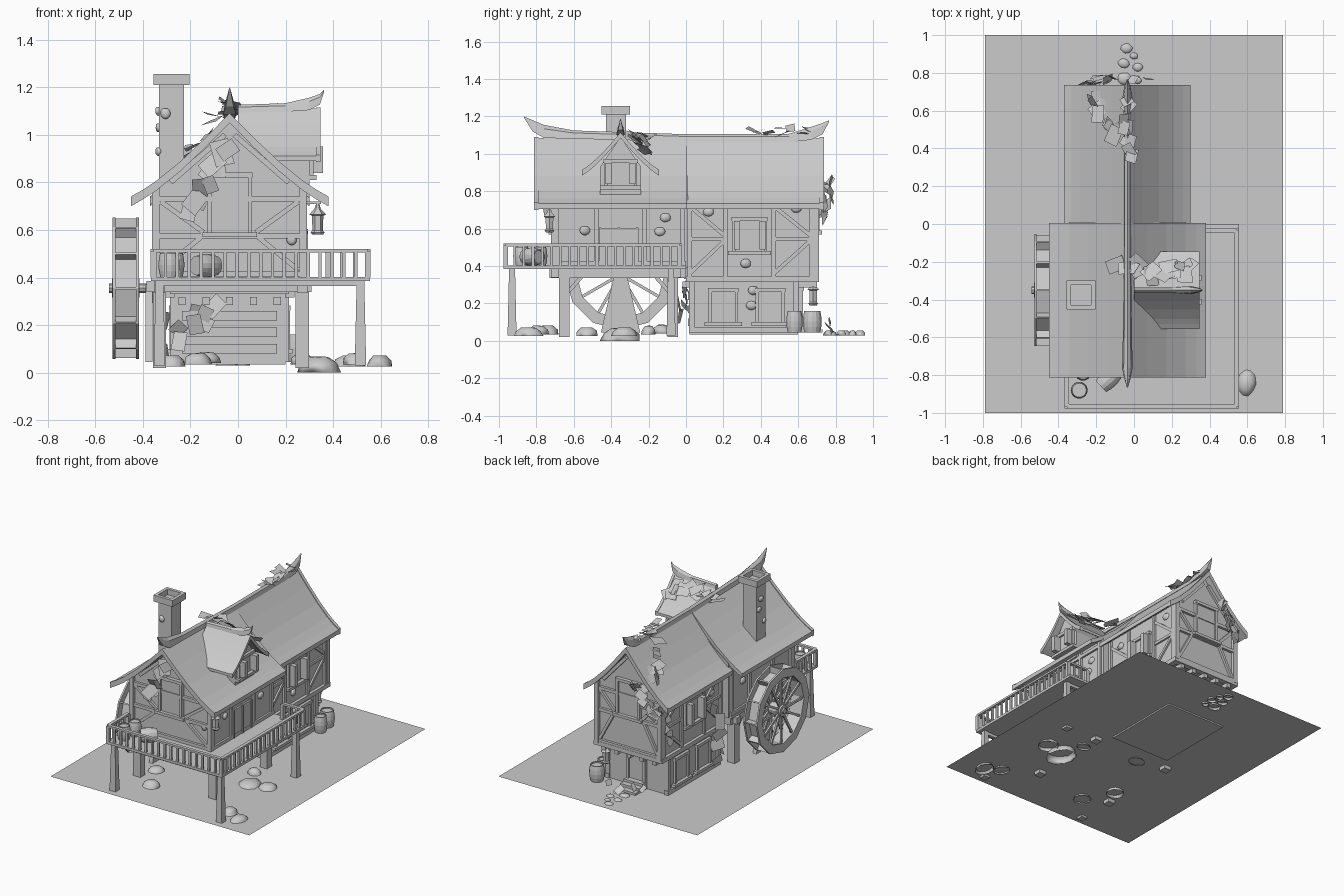
import bpy, bmesh, math, random
from mathutils import Vector as V, Matrix as M

if "Cube" in bpy.data.objects:
    bpy.data.objects.remove(bpy.data.objects["Cube"])
random.seed(4)
C = -0.035   # x of the house centre line
G = 0.045    # ground level

def finish(name, bm, smooth=False):
    bmesh.ops.recalc_face_normals(bm, faces=bm.faces)
    me = bpy.data.meshes.new(name)
    bm.to_mesh(me)
    bm.free()
    ob = bpy.data.objects.new(name, me)
    bpy.context.collection.objects.link(ob)
    if smooth:
        for p in me.polygons:
            p.use_smooth = True
    return ob

def box(name, x0, x1, y0, y1, z0, z1):
    bm = bmesh.new()
    bmesh.ops.create_cube(bm, size=1, matrix=M.Translation(((x0+x1)/2, (y0+y1)/2, (z0+z1)/2)) @ M.Diagonal((x1-x0, y1-y0, z1-z0, 1)))
    return finish(name, bm)

def beam(name, p, q, w=.02, h=.02):
    p, q = V(p), V(q)
    d = q - p
    bm = bmesh.new()
    bmesh.ops.create_cube(bm, size=1, matrix=M.Translation((p+q)/2) @ d.to_track_quat('Y', 'Z').to_matrix().to_4x4() @ M.Diagonal((w, d.length, h, 1)))
    return finish(name, bm)

def rings(name, loops, closed=False, smooth=False):
    bm = bmesh.new()
    vs = [[bm.verts.new(p) for p in l] for l in loops]
    n = len(vs[0])
    pairs = list(zip(vs, vs[1:])) + ([(vs[-1], vs[0])] if closed else [])
    for a, b in pairs:
        for i in range(n):
            bm.faces.new((a[i], a[(i+1) % n], b[(i+1) % n], b[i]))
    if not closed:
        bm.faces.new(vs[0])
        bm.faces.new(vs[-1])
    return finish(name, bm, smooth)

def prism(name, pts, a0, a1, axis):
    f = (lambda u, v, a: (u, a, v)) if axis == 'y' else (lambda u, v, a: (a, u, v))
    return rings(name, [[f(u, v, a) for u, v in pts] for a in (a0, a1)])

def turned(name, prof, centre, n=12, rot=None, closed=False, smooth=False):
    # lathe (radius, height) points around local z
    R = M.Translation(centre) @ (rot or M.Identity(4))
    return rings(name, [[R @ V((r*math.cos(2*math.pi*i/n), r*math.sin(2*math.pi*i/n), z)) for i in range(n)]
                        for r, z in prof], closed, smooth)

# curved roof profile as (fraction of half width, fraction of height)
CURVE = [(0, 1), (.25, .70), (.5, .42), (.74, .19), (.88, .08), (1, 0)]
def roof(name, c, half, eave, apex, a0, a1, axis, t=.03):
    top = [(u*half, eave + v*(apex-eave)) for u, v in CURVE]
    def prof(up, dn):
        o = [(c-u, z+up) for u, z in reversed(top)] + [(c+u, z+up) for u, z in top[1:]]
        return o + [(u, z-up-dn) for u, z in reversed(o)]
    prism(name, prof(0, t), a0, a1, axis)
    return prof

def ridge(name, pts, axis, c):
    L = []
    for a, z, w, h in pts:
        s = [(-w, -h), (w, -h), (w*.7, h*.4), (0, h), (-w*.7, h*.4)]
        L.append([(c+u, a, z+v) if axis == 'y' else (a, c+u, z+v) for u, v in s])
    rings(name, L)

def panel(name, axis, s, f, u0, u1, z0, z1, d):
    # box standing d proud of a wall face at f, pointing to side s
    a, b = sorted((f - s*.01, f + s*d))
    return box(name, a, b, u0, u1, z0, z1) if axis == 'x' else box(name, u0, u1, a, b, z0, z1)

def window(name, axis, s, f, u, z0, z1, w, shut=False):
    panel(name+"_pane", axis, s, f, u-w, u+w, z0, z1, .006)
    for k in (-1, 1):
        panel(name+"_jamb", axis, s, f, u+k*w-.009, u+k*w+.009, z0, z1, .018)
        if shut:
            panel(name+"_shutter", axis, s, f+s*.012, u+k*w*.8-.016, u+k*w*.8+.016, z0+.01, z1-.01, .045)
    panel(name+"_head", axis, s, f, u-w-.012, u+w+.012, z1-.009, z1+.012, .02)
    panel(name+"_sill", axis, s, f, u-w-.03, u+w+.03, z0-.02, z0, .03)

def rock(name, x, y, z, rx, ry, rz, dome=True):
    bm = bmesh.new()
    bmesh.ops.create_icosphere(bm, subdivisions=2, radius=1)
    if dome:
        bmesh.ops.bisect_plane(bm, geom=bm.verts[:]+bm.edges[:]+bm.faces[:], plane_co=(0, 0, 0), plane_no=(0, 0, -1), clear_outer=True)
    for v in bm.verts:
        v.co *= random.uniform(.93, 1.05)
        v.co.z = min(v.co.z, .85)
    bm.transform(M.Translation((x, y, z)) @ M.Rotation(random.uniform(-.3, .3), 4, 'Z') @ M.Diagonal((rx, ry, rz, 1)))
    finish(name, bm, True)

def ivy(name, p, q, n, spread, normal, size=.05):
    # clump of loose flat leaf cards scattered from p to q
    p, q, N = V(p), V(q), V(normal).normalized()
    bm = bmesh.new()
    for i in range(n):
        o = p.lerp(q, i/max(1, n-1)) + V([random.uniform(-spread, spread) for _ in '123'])
        d = (N + V([random.uniform(-.45, .45) for _ in '123'])).normalized()
        m = M.Translation(o) @ d.to_track_quat('Z', 'Y').to_matrix().to_4x4() @ M.Rotation(random.uniform(0, 6), 4, 'Z')
        s = size*random.uniform(.7, 1.1)
        bm.faces.new([bm.verts.new(m @ V((a*s, b*s*.75, c*s*.3))) for a, b, c in ((-1, -1, 0), (1, -1, .3), (1, 1, 0), (-1, 1, .3))])
    finish(name, bm)

def barrel(x, y, z, r=.045, h=.1, rot=None):
    turned("barrel", [(r*.82, 0), (r*.95, h*.25), (r, h*.5), (r*.95, h*.75), (r*.84, h), (r*.7, h), (r*.7, h*.93)], (x, y, z), 14, rot, smooth=False)

# ground
bm = bmesh.new()
bmesh.ops.create_grid(bm, x_segments=1, y_segments=1, size=1, matrix=M.Translation((0, 0, G)) @ M.Diagonal((.79, 1, 1, 1)))
finish("ground", bm)

# walls
def walls(name, hw, half, z0, y0, y1):
    k = hw/half
    ze = .74 + .33*(.19 + (k-.74)/.14*-.11) - .02
    g = [(C-hw, z0), (C+hw, z0), (C+hw, ze), (C+half*.5, .855), (C+half*.25, .945), (C, 1.05),
         (C-half*.25, .945), (C-half*.5, .855), (C-hw, ze)]
    prism(name, g, y0, y1, 'y')
walls("front_house_walls", .31, .415, .39, -.70, .01)
walls("back_house_walls", .25, .335, .33, -.01, .69)
box("back_lower_walls", C-.235, C+.235, .02, .60, G-.01, .34)

# main roofs with barge boards
for nm, half, a0, a1, e in (("front_roof", .415, -.80, .005, -.80), ("back_roof", .335, .0, .725, .725)):
    prof = roof(nm, C, half, .735, 1.085, a0, a1, 'y')
    prism(nm+"_barge_board", prof(.006, .035), e-.012, e+.012, 'y')
ridge("main_ridge", [(-.865, 1.195, .003, .004), (-.82, 1.15, .016, .03), (-.76, 1.12, .028, .035), (-.6, 1.103, .024, .022), (0, 1.085, .02, .02),
      (.55, 1.085, .02, .022), (.67, 1.11, .026, .035), (.73, 1.135, .016, .03), (.765, 1.175, .003, .004)], 'y', C)

# dormer
prof = roof("dormer_roof", -.35, .205, .91, 1.11, .0, .335, 'x', .02)
prism("dormer_barge_board", prof(.005, .025), .328, .346, 'x')
prism("dormer_walls", [(-.46, .74), (-.24, .74), (-.24, .93), (-.35, 1.09), (-.46, .93)], .1, .30, 'x')
ridge("dormer_ridge", [(0, 1.11, .016, .016), (.2, 1.115, .016, .018), (.3, 1.13, .022, .026), (.345, 1.15, .012, .022), (.362, 1.185, .003, .004)], 'x', -.35)
window("dormer_window", 'x', 1, .30, -.35, .83, .96, .08, True)

# gable timber framing
def gable(y, s, hw, z0):
    y += s*.006
    for k in (-1, 1):
        x = C + k*hw
        box("corner_post", x-.016, x+.016, y-.016, y+.016, z0, .78)
        beam("gable_brace", (C+k*(hw-.02), y, .72), (C+k*.11, y, .59), .022, .02)
        beam("gable_foot_brace", (C+k*(hw-.02), y, z0+.03), (C+k*.12, y, .57), .022, .02)
        beam("gable_rafter", (C+k*hw*.8, y, .80), (C+k*.02, y, 1.0), .022, .022)
    for z in (z0+.015, .575, .73):
        box("gable_rail", C-hw, C+hw, y-.012, y+.012, z-.011, z+.011)
    window("gable_window", 'y', s, y, C, .59, .83, .085)
gable(-.70, -1, .31, .40)
gable(.69, 1, .25, .335)

# side wall timber framing, windows and doors on both sides
for s in (-1, 1):
    fx, bx = C + s*.312, C + s*.252
    for y in (-.69, -.48, -.22, -.02):
        box("front_side_stud", fx-.012, fx+.012, y-.012, y+.012, .4, .78)
    for z in (.415, .73):
        box("front_side_rail", fx-.012, fx+.012, -.70, 0, z-.012, z+.012)
    for y in (.02, .21, .47, .67):
        box("back_side_stud", bx-.012, bx+.012, y-.012, y+.012, .34, .78)
    for y0, y1 in ((.02, .21), (.47, .67)):
        box("back_side_rail", bx-.01, bx+.01, y0, y1, .535, .555)
        beam("back_side_brace", (bx, y0, .36), (bx, y1, .54), .02, .02)
        beam("back_side_brace_upper", (bx, y0, .72), (bx, y1, .56), .02, .02)
    window("back_side_window", 'x', s, bx, .34, .48, .65, .085, True)
    box("back_floor_beam", bx-.02, bx+.02, 0, .71, .315, .345)
    lx = C + s*.235
    for y in (.2, .45):
        window("lower_window", 'x', s, lx, y, .1, .27, .07)
    for y in (.03, .59):
        box("lower_post", lx-.015, lx+.015, y-.015, y+.015, G, .32)
    box("lower_sill", lx-.015, lx+.015, .02, .61, G, .075)
panel("balcony_door", 'x', 1, C+.31, -.46, -.26, .4, .6, .012)
for y in (-.46, -.36, -.26):
    panel("balcony_door_frame", 'x', 1, C+.31, y-.006, y+.006, .4, .605, .02)
box("back_floor_end_beam", C-.27, C+.27, .67, .71, .315, .345)
for i in range(5):
    x = C - .2 + i*.1
    box("floor_joist", x-.015, x+.015, -.02, .70, .285, .318)

# back door, steps and planks of the lower front wall
panel("back_door", 'y', 1, .60, C-.06, C+.06, .09, .27, .012)
for x in (-.065, .065):
    panel("back_door_jamb", 'y', 1, .60, C+x-.01, C+x+.01, G, .28, .025)
panel("back_door_head", 'y', 1, .60, C-.08, C+.08, .27, .29, .03)
for i in range(3):
    box("back_step", C-.075, C+.075, .6, .73-.04*i, G, .06+.018*i)
for z in (.1, .17, .24):
    panel("lower_front_plank", 'y', -1, .02, C-.2, C+.2, z-.02, z+.02, .01)

# deck, its posts and bearers
box("deck_floor", -.365, .555, -.975, 0, .385, .403)
for y in (-.70, -.05):
    box("house_bearer", -.385, .31, y-.022, y+.022, .34, .386)
for x in (-.33, .27):
    box("house_side_bearer", x-.022, x+.022, -.73, 0, .335, .386)
    for y in (-.65, -.07):
        box("house_post", x-.028, x+.028, y-.028, y+.028, .02, .34)
        beam("post_brace", (x, y, .24), (x, y+(.09 if y < -.3 else -.09), .34), .02, .02)
for x, y in ((-.33, -.93), (.515, -.93), (.515, -.08)):
    rings("deck_post", [[(x+a*r, y+b*r, z) for a, b in ((-1, -1), (1, -1), (1, 1), (-1, 1))] for r, z in ((.024, .03), (.016, .386))])
for y in (-.93, -.08):
    beam("deck_bearer", (-.33 if y < -.5 else .27, y, .375), (.53, y, .375), .022, .022)

# railing
path = [(-.355, -.74), (-.355, -.965), (.545, -.965), (.545, -.035), (.38, -.035)]
for (xa, ya), (xb, yb) in zip(path, path[1:]):
    beam("hand_rail", (xa, ya, .513), (xb, yb, .513), .024, .014)
    n = max(2, round(math.hypot(xb-xa, yb-ya)/.05))
    for i in range(n+1):
        x, y, r = xa+(xb-xa)*i/n, ya+(yb-ya)*i/n, .012 if i in (0, n) else .007
        box("baluster", x-r, x+r, y-r, y+r, .4, .51)

# chimney
cx, cy = -.28, -.375
box("chimney_shaft", cx-.053, cx+.053, cy-.053, cy+.053, .7, 1.215)
sq = M.Rotation(math.pi/4, 4, 'Z')
turned("chimney_cap", [(.108, 1.21), (.108, 1.255), (.075, 1.255), (.075, 1.21)], (cx, cy, 0), 4, sq, True)
for y, z in ((-.35, 1.03), (-.41, .93), (-.37, 1.1)):
    rock("chimney_stone", cx-.055, y, z, .012, .025, .02, False)
rock("chimney_stone", cx-.025, cy-.055, 1.09, .022, .014, .025, False)

# water wheel
wx, wy, wz, R = -.472, -.35, .355, .297
rx = M.Rotation(math.pi/2, 4, 'Y')
for dx in (-.05, .05):
    turned("wheel_rim", [(.235, -.006), (R, -.006), (R, .006), (.235, .006)], (wx+dx, wy, wz), 12, rx, True)
turned("wheel_drum", [(.238, -.05), (.25, -.05), (.25, .05), (.238, .05)], (wx, wy, wz), 12, rx, True)
for i in range(12):
    a = i*math.pi/6
    c, s = math.cos(a), math.sin(a)
    beam("wheel_paddle", (wx, wy+.24*c, wz+.24*s), (wx, wy+.293*c, wz+.293*s), .1, .01)
    for dx in (-.04, .04):
        beam("wheel_spoke", (wx+dx, wy, wz), (wx+dx, wy+.245*c, wz+.245*s), .012, .016)
turned("wheel_hub", [(.04, -.058), (.04, .058)], (wx, wy, wz), 12, rx)
turned("wheel_axle", [(.02, -.07), (.02, .16)], (wx, wy, wz), 8, rx)
prism("axle_stand", [(-.455, G), (-.245, G), (-.32, .37), (-.38, .37)], -.388, -.36, 'x')

# barrels
barrel(-.29, -.88, .403)
barrel(-.27, -.785, .403)
barrel(-.175, -.86, .45, .05, .11, M.Rotation(.75, 4, 'Z') @ M.Rotation(math.pi/2, 4, 'Y'))
barrel(.25, .58, G, .045, .115)
barrel(.235, .675, G, .052, .115)

# lanterns
for x, y, z in ((.335, -.73, .58), (.16, .68, .19)):
    turned("lantern", [(.022, 0), (.03, .01), (.022, .018), (.024, .08), (.036, .085), (.014, .108), (.005, .135)], (x, y, z), 6)
    beam("lantern_arm", (x-.05, y, z+.135), (x+.015, y, z+.135), .01, .01)

# boulders and stepping stones
for x, y, z, a, b in ((.34, -.35, 0, .09, .11), (.47, -.33, .025, .07, .07), (.595, -.84, .025, .055, .08), (.49, -.79, .035, .05, .06),
                      (-.17, -.74, .035, .06, .06), (-.28, -.53, .025, .06, .06), (-.13, -.13, .04, .06, .05), (.27, -.2, .035, .05, .04)):
    rock("boulder", x, y, z, a, b, .055 if z > .01 else .08)
for x, y, r in ((-.05, .77, .045), (.02, .76, .025), (-.055, .85, .035), (.02, .83, .032), (.0, .89, .025), (-.04, .93, .036)):
    rock("stepping_stone", x, y, .03, r, r*.85, .03)

# stones set into the plaster
for x, y, z in ((C+.31, -.11, .66), (C+.31, -.54, .59), (C+.31, -.14, .585), (C+.25, .12, .69), (C+.25, .59, .71), (C+.25, .32, .415),
                (C+.235, .36, .27), (C+.235, .35, .19), (C-.31, -.15, .6), (C-.25, .12, .6)):
    rock("wall_stone", x, y, z, .016, .03, .026, False)
rock("wall_stone", .225, -.705, .56, .022, .014, .026, False)

# ivy
ivy("front_gable_ivy", (-.06, -.735, .95), (-.19, -.735, .68), 10, .02, (0, -1, 0))
ivy("lower_wall_ivy", (-.25, -.01, .15), (-.1, -.01, .26), 7, .035, (0, -1, 0))
ivy("dormer_roof_ivy", (.08, -.27, 1.07), (.29, -.25, 1.04), 12, .035, (0, .75, 1))
ivy("front_ridge_ivy", (-.08, -.22, 1.08), (.02, -.23, 1.11), 5, .03, (0, .2, 1))
ivy("back_ridge_ivy", (C, .34, 1.11), (C, .64, 1.12), 9, .025, (.1, 0, 1), .04)
ivy("back_roof_ivy", (-.09, .45, 1.04), (-.22, .66, .89), 12, .025, (-1, 0, .9))
ivy("back_gable_ivy", (-.12, .75, .86), (-.27, .76, .64), 12, .025, (-.2, 1, 0), .04)
ivy("back_corner_ivy", (-.32, .69, .72), (-.3, .6, .4), 7, .025, (-1, .4, 0), .04)
ivy("left_wall_ivy", (-.33, .12, .5), (-.32, .08, .12), 5, .02, (-1, .2, 0), .05)
ivy("step_ivy", (-.16, .7, .09), (.06, .78, .09), 4, .02, (0, 1, .4), .035)
